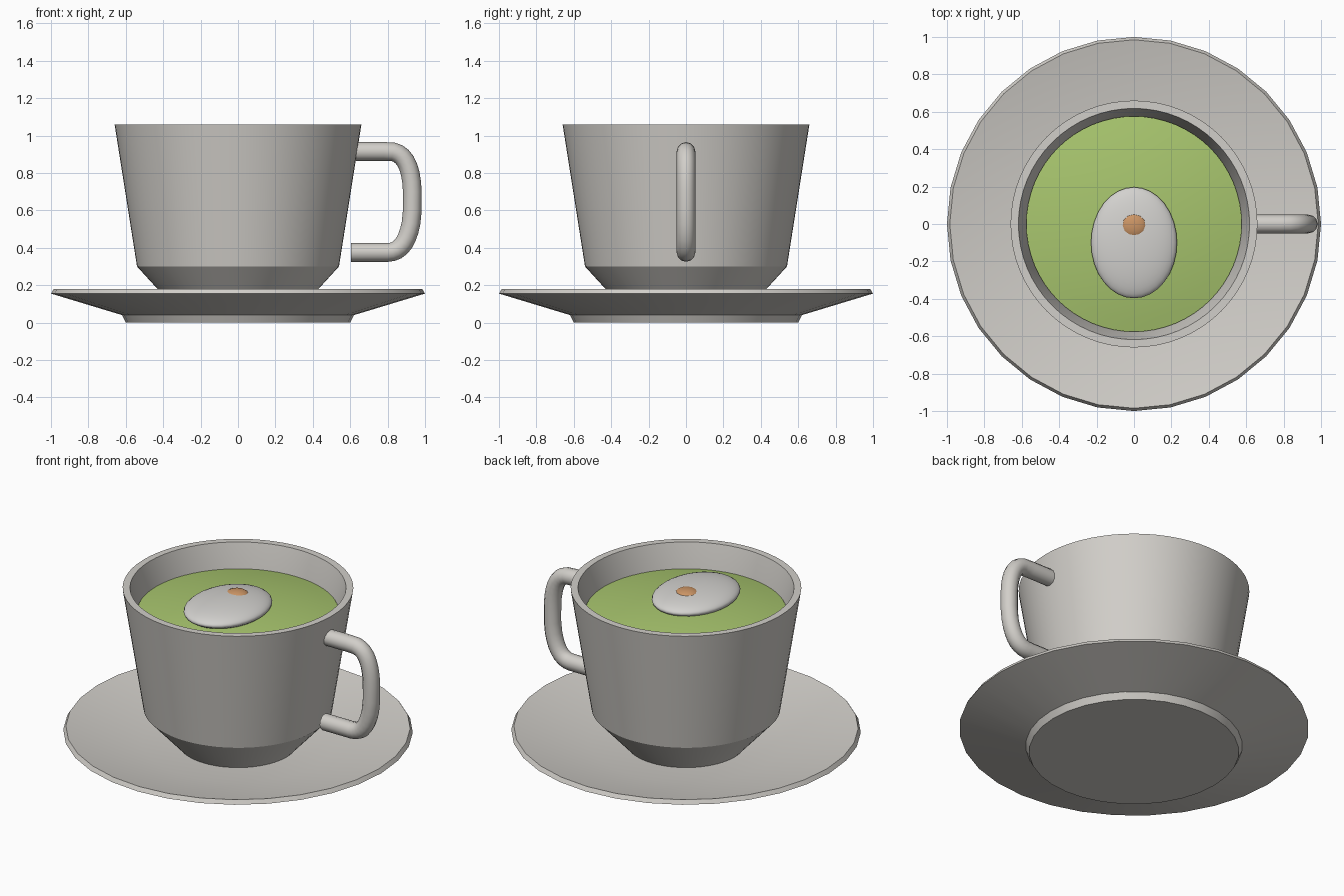
import bpy, bmesh, math
from mathutils import Vector

if "Cube" in bpy.data.objects:
    bpy.data.objects.remove(bpy.data.objects["Cube"])


def material(name, rgb):
    m = bpy.data.materials.new(name)
    m.diffuse_color = (*rgb, 1)
    m.use_nodes = True
    m.node_tree.nodes["Principled BSDF"].inputs["Base Color"].default_value = m.diffuse_color
    return m


ceramic = material("warm_white_ceramic", (0.64, 0.62, 0.585))
green = material("green_tea", (0.39, 0.56, 0.155))
cream = material("cream_white", (0.65, 0.64, 0.62))
brown = material("nut_brown", (0.60, 0.30, 0.13))


def finish(ob, mat, angle=30):
    ob.data.materials.append(mat)
    bpy.ops.object.select_all(action='DESELECT')
    ob.select_set(True)
    bpy.context.view_layer.objects.active = ob
    bpy.ops.object.shade_smooth_by_angle(angle=math.radians(angle))
    return ob


def lathe(name, profile, sides, mat, angle=30):
    """Spin an (r, z) profile around z; r = 0 points become poles."""
    bm = bmesh.new()
    vs = [bm.verts.new((r, 0, z)) for r, z in profile]
    es = [bm.edges.new(p) for p in zip(vs, vs[1:])]
    bmesh.ops.spin(bm, geom=vs + es, cent=(0, 0, 0), axis=(0, 0, 1),
                   angle=2 * math.pi, steps=sides, use_duplicate=False)
    bmesh.ops.remove_doubles(bm, verts=bm.verts, dist=1e-4)
    bmesh.ops.recalc_face_normals(bm, faces=bm.faces)
    me = bpy.data.meshes.new(name)
    bm.to_mesh(me)
    bm.free()
    ob = bpy.data.objects.new(name, me)
    bpy.context.collection.objects.link(ob)
    return finish(ob, mat, angle)


def ellipsoid(name, loc, radii, mat, seg, rings):
    bpy.ops.mesh.primitive_uv_sphere_add(segments=seg, ring_count=rings, location=loc)
    ob = bpy.context.object
    ob.name = name
    ob.scale = radii
    return finish(ob, mat, 60)


# Saucer with raised flaring rim
lathe("saucer", [(0, 0), (0.60, 0), (0.62, 0.04), (1.0, 0.155), (0.985, 0.18),
                 (0.55, 0.085), (0, 0.08)], 32, ceramic)

# Cup: chamfered foot, tapered wall, hollow inside
lathe("cup", [(0, 0.075), (0.335, 0.075), (0.54, 0.30), (0.66, 1.06), (0.618, 1.06),
              (0.577, 0.90), (0.49, 0.33), (0.3, 0.16), (0, 0.16)], 64, ceramic)

# Drink with slightly domed surface
R, H = 0.576, 0.06
dome = [(R * i / 8, 0.91 + H * (1 - (i / 8) ** 2)) for i in range(9)]
lathe("drink", dome + [(0.573, 0.88), (0, 0.88)], 64, green)

# Egg-shaped cream blob and the nut on top of it
ellipsoid("cream_blob", (0, -0.10, 0.98), (0.23, 0.297, 0.06), cream, 32, 16)
ellipsoid("nut", (0, -0.01, 1.024), (0.068, 0.065, 0.025), brown, 12, 8)

# Handle: round tube swept along a rounded D path
corner = 0.15
path = [(0.622, 0.915), (0.78, 0.915)]


def bend(a, b, c, n=8):
    """Quadratic corner from a to c pulled toward b."""
    a, b, c = Vector(a), Vector(b), Vector(c)
    return [tuple(a.lerp(b, t).lerp(b.lerp(c, t), t)) for t in (i / n for i in range(1, n + 1))]


path += bend((0.80, 0.915), (0.925, 0.92), (0.932, 0.70))
path += [(0.932, 0.60)]
path += bend((0.932, 0.58), (0.91, 0.375), (0.80, 0.375))
path += [(0.605, 0.375)]
cu = bpy.data.curves.new("handle", 'CURVE')
cu.dimensions = '3D'
cu.bevel_depth = 0.05
cu.bevel_resolution = 4
cu.use_fill_caps = True
sp = cu.splines.new('POLY')
sp.points.add(len(path) - 1)
for p, (x, z) in zip(sp.points, path):
    p.co = (x, 0, z, 1)
ob = bpy.data.objects.new("handle", cu)
bpy.context.collection.objects.link(ob)
bpy.ops.object.select_all(action='DESELECT')
ob.select_set(True)
bpy.context.view_layer.objects.active = ob
bpy.ops.object.convert(target='MESH')
finish(bpy.context.object, ceramic, 50)
